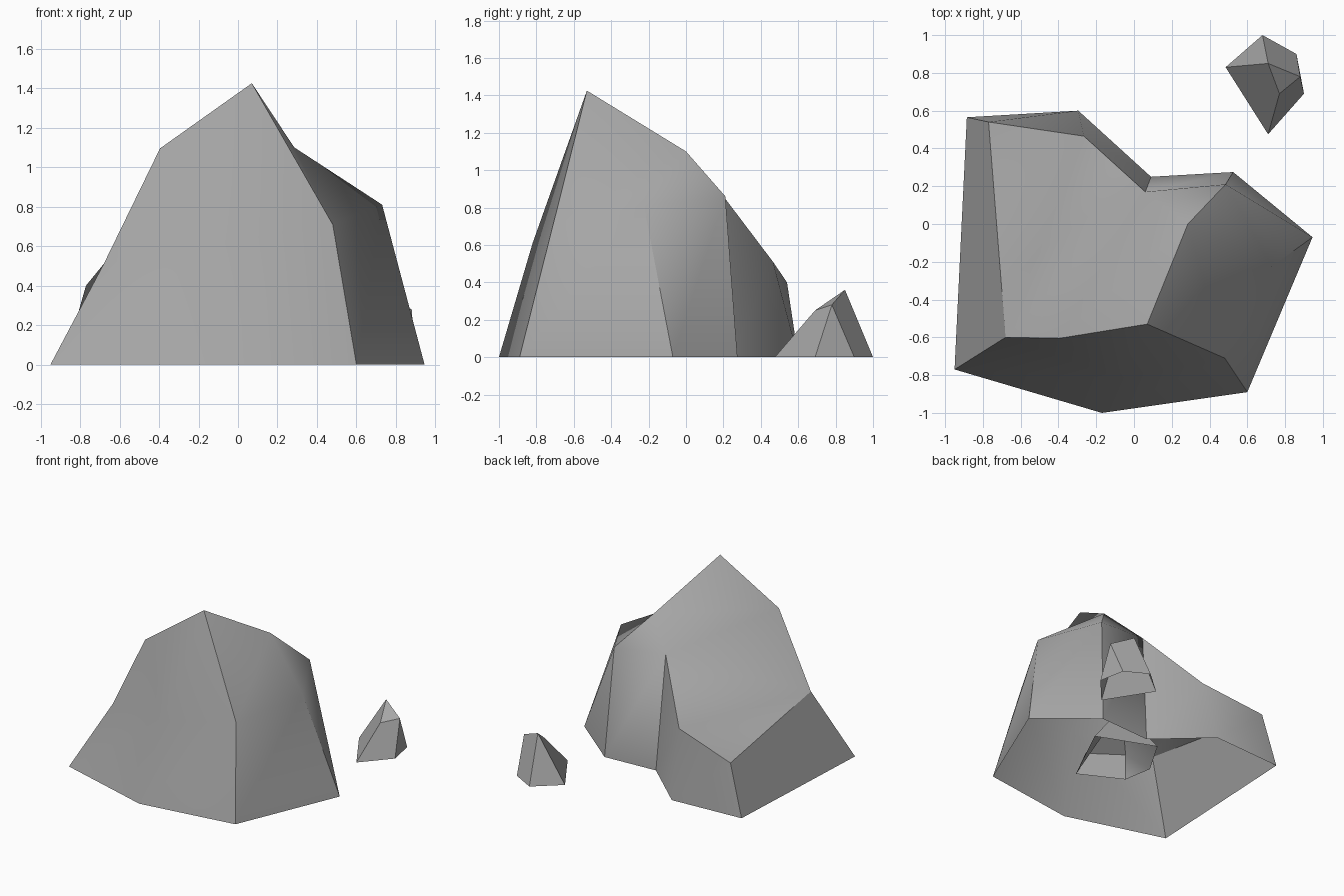
import bpy
import bmesh
from math import radians

default_cube = bpy.data.objects.get("Cube")
if default_cube:
    bpy.data.objects.remove(default_cube, do_unlink=True)

# Single stone colour shared by every rock
stone = bpy.data.materials.new("stone_grey")
stone.use_nodes = True
stone_colour = (0.38, 0.38, 0.38, 1)
stone.diffuse_color = stone_colour
stone.node_tree.nodes["Principled BSDF"].inputs["Base Color"].default_value = stone_colour


def make_rock(name, ground, crown, facets, blended=""):
    """Open-bottomed faceted rock.

    Ground corners are lettered a, b, c... counter-clockwise at floor level.
    Crown corners carry capital letters. Each facet spells out its corners;
    blended facets are shaded smoothly into each other.
    """
    bm = bmesh.new()
    corners = {}
    for letter, (x, y) in zip("abcdefgh", ground):
        corners[letter] = bm.verts.new((x, y, 0))
    for letter, position in crown.items():
        corners[letter] = bm.verts.new(position)
    for group, smooth in ((facets, False), (blended, True)):
        for facet in group.split():
            face = bm.faces.new([corners[letter] for letter in facet])
            face.smooth = smooth

    mesh = bpy.data.meshes.new(name)
    bm.to_mesh(mesh)
    bm.free()
    mesh.set_sharp_from_angle(angle=radians(40))
    mesh.materials.append(stone)
    rock = bpy.data.objects.new(name, mesh)
    bpy.context.collection.objects.link(rock)
    return rock


# Main boulder: steep skirt, front ridge, peak, and sloping back
make_rock(
    "boulder",
    ground=[(-.95, -.77), (-.17, -1), (.6, -.89), (.945, -.07),
            (.525, .275), (.09, .25), (-.295, .6), (-.885, .565)],
    crown={
        "P": (.07, -.53, 1.425),
        "A": (.285, 0, 1.1),
        "B": (.73, -.225, .81),
        "C": (.48, -.71, .71),
        "D": (.485, .21, .86),
        "E": (.06, .17, .9),
        "F": (-.265, .465, .51),
        "G": (-.77, .54, .4),
        "H": (-.68, -.6, .51),
        "I": (-.395, -.605, 1.095),
        "J": (-.09, -.82, .61),
    },
    facets="abJH bcCJ cdBC deDB efED fgFE ghGF haHG "
           "JCP CBAP BDA DEA PAI",
    blended="HJI JPI AEI EHI EFH FGH",
)

# Small loose stone behind the boulder
make_rock(
    "small_stone",
    ground=[(.71, .475), (.9, .69), (.86, .9), (.68, 1), (.485, .83)],
    crown={
        "P": (.71, .85, .36),
        "Q": (.88, .78, .28),
        "R": (.77, .69, .25),
    },
    facets="abQR bcQ cdPQ deP eaRP RQP",
)

# Stone tucked under the hollow boulder
make_rock(
    "inner_stone",
    ground=[(.16, -.47), (.41, .04), (-.04, .22), (-.21, -.07), (-.17, -.3)],
    crown={
        "P": (.11, -.42, .17),
        "Q": (.12, 0, .36),
        "R": (-.13, -.25, .17),
    },
    facets="abQP bcQ cdRQ deR eaPR PQR",
)
